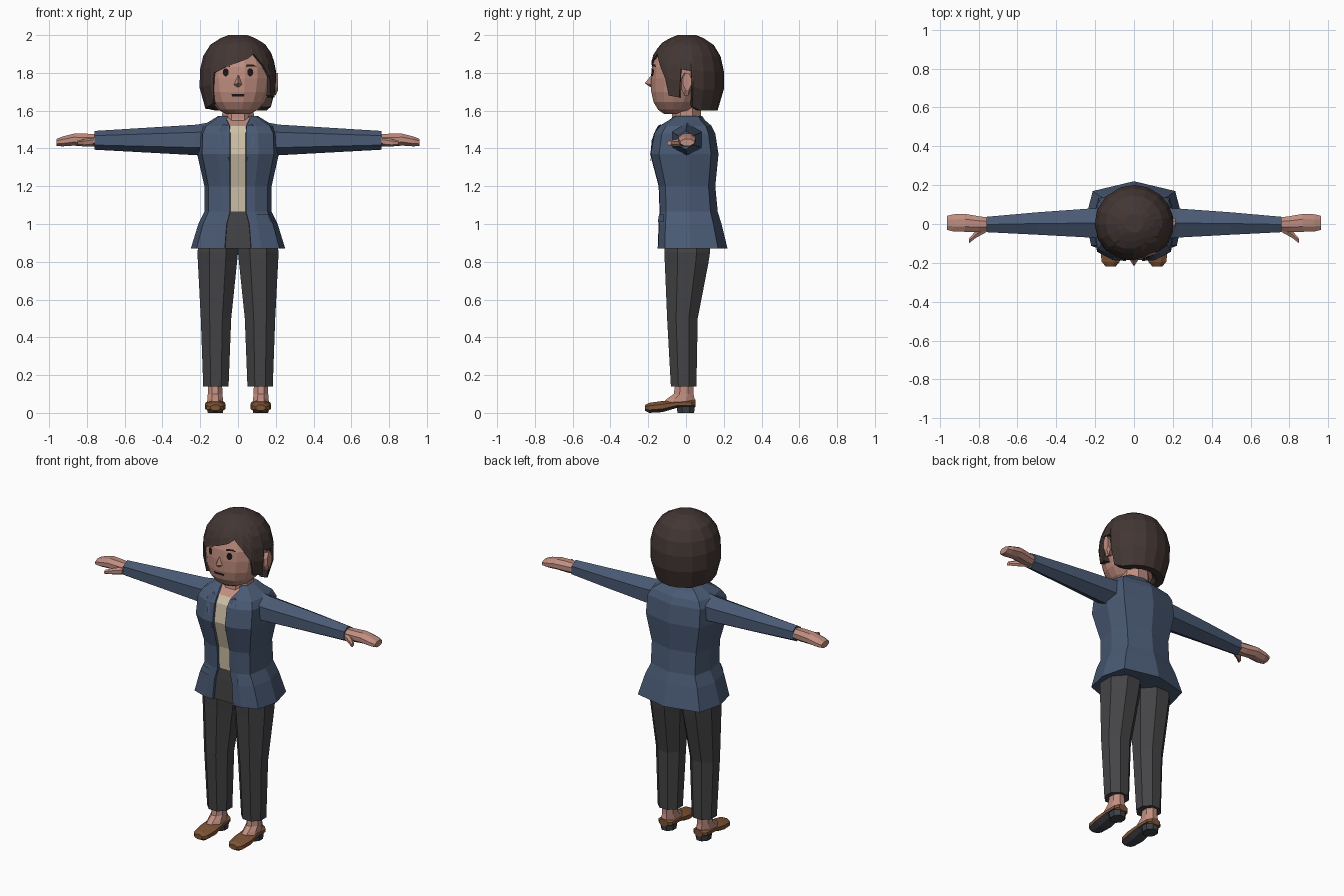
import bpy, bmesh, math
from mathutils import Vector
from mathutils.bvhtree import BVHTree

if "Cube" in bpy.data.objects:
    bpy.data.objects.remove(bpy.data.objects["Cube"])


def material(name, r, g, b):
    m = bpy.data.materials.new(name)
    m.diffuse_color = (r, g, b, 1)
    m.use_nodes = True
    m.node_tree.nodes["Principled BSDF"].inputs["Base Color"].default_value = m.diffuse_color
    return m


SKIN = material("skin", .53, .27, .215)
HAIR = material("dark_brown_hair", .055, .037, .034)
JACKET = material("navy_jacket", .068, .102, .175)
GREY = material("charcoal_trousers", .058, .058, .062)
SHIRT = material("cream_shirt", .62, .53, .38)
BROWN = material("brown_leather", .21, .088, .035)
SOLE = material("dark_sole", .045, .05, .06)
INK = material("face_detail", .012, .007, .007)


def finish(name, bm, mats):
    me = bpy.data.meshes.new(name)
    bm.to_mesh(me)
    bm.free()
    for m in mats:
        me.materials.append(m)
    ob = bpy.data.objects.new(name, me)
    bpy.context.collection.objects.link(ob)
    return ob


def loft(name, rings, mats, rule=None):
    """Skin closed rings of points, cap both ends; rule(ring, column) picks a material."""
    bm = bmesh.new()
    rows = [[bm.verts.new(p) for p in r] for r in rings]
    n = len(rows[0])
    for i in range(len(rows) - 1):
        for j in range(n):
            k = (j + 1) % n
            f = bm.faces.new((rows[i][j], rows[i][k], rows[i + 1][k], rows[i + 1][j]))
            f.material_index = rule(i, j) if rule else 0
    bm.faces.new(rows[0])
    bm.faces.new(rows[-1])
    bmesh.ops.recalc_face_normals(bm, faces=bm.faces)
    return finish(name, bm, mats)


def sect(a0, a1, b0, b1, n=8):
    """Polygon with n sides that fills a box."""
    k = .5 / math.cos(math.pi / n)
    angles = [(i + .5) * math.tau / n for i in range(n)]
    return [((a0 + a1) / 2 + (a1 - a0) * k * math.cos(t),
             (b0 + b1) / 2 + (b1 - b0) * k * math.sin(t)) for t in angles]


def loft_z(name, rows, mats, s=1, n=8):
    # rows: z, x0, x1, y0, y1
    return loft(name, [[(s * a, b, z) for a, b in sect(*box, n)] for z, *box in rows], mats)


def loft_x(name, rows, mats, s=1, n=8):
    # rows: x, y0, y1, z0, z1
    return loft(name, [[(s * x, a, b) for a, b in sect(*box, n)] for x, *box in rows], mats)


def tree(ob):
    return BVHTree.FromPolygons([v.co for v in ob.data.vertices],
                                [p.vertices[:] for p in ob.data.polygons])


def plate(name, pts, target, mat, off=.005):
    """Thin decal of (x, z) points projected onto the front of a part."""
    bm = bmesh.new()
    vs = []
    for x, z in pts:
        hit = target.ray_cast(Vector((x, -1, z)), Vector((0, 1, 0)))[0]
        vs.append(bm.verts.new((x, (hit.y if hit else -.15) - off, z)))
    f = bm.faces.new(vs)
    f.normal_update()
    if f.normal.y > 0:
        f.normal_flip()
    return finish(name, bm, [mat])


def lerp(table, v):
    for (a, ra), (b, rb) in zip(table, table[1:]):
        if a >= v >= b:
            return ra + (rb - ra) * (a - v) / (a - b)
    return table[-1][1]


# Torso: jacket with a recessed front strip for shirt and waistband
torso_rows = [  # z, opening, front y, half width, back y
    (.87, .07, -.15, .25, .22), (1.0, .06, -.145, .21, .188),
    (1.065, .042, -.14, .178, .168), (1.2, .042, -.145, .178, .155),
    (1.37, .042, -.19, .216, .172), (1.48, .042, -.17, .212, .155),
    (1.52, .045, -.14, .19, .135), (1.55, .06, -.09, .14, .1),
    (1.572, .07, -.06, .105, .085)]
rings = []
for z, xe, yf, w, yb in torso_rows:
    half = [(xe * .97, yf + .015), (xe, yf), (.5 * w, .98 * yf), (.88 * w, .75 * yf),
            (w, .1 * yb), (.85 * w, .77 * yb), (0, yb)]
    rings.append([(x, y, z) for x, y in half] + [(-x, y, z) for x, y in half[-2::-1]])
torso = loft("jacket_body", rings, [JACKET, GREY, SHIRT, SKIN],
             lambda i, j: 0 if j != 12 else 1 if i < 2 else 2 if i < 6 else 3)
torso_tree = tree(torso)

# Neck and head
loft_z("neck", [(1.5, -.07, .07, -.09, .06), (1.56, -.085, .085, -.075, .08),
                (1.64, -.08, .08, -.07, .08)], [SKIN])
head = loft_z("head", [
    (1.582, -.06, .06, -.115, .02), (1.605, -.105, .105, -.148, .05),
    (1.645, -.142, .142, -.172, .09), (1.7, -.168, .168, -.184, .13),
    (1.77, -.18, .18, -.186, .15), (1.83, -.18, .18, -.181, .16),
    (1.89, -.155, .155, -.16, .14), (1.95, -.1, .1, -.1, .1)], [SKIN], n=16)
head_tree = tree(head)
loft("nose", [[(-.006, -.18, 1.79), (.006, -.18, 1.79), (0, -.186, 1.785)],
              [(-.026, -.178, 1.737), (.026, -.178, 1.737), (0, -.218, 1.745)],
              [(-.012, -.178, 1.724), (.012, -.178, 1.724), (0, -.19, 1.726)]], [SKIN])
loft_x("ear", [(.16, -.02, .02, 1.70, 1.78), (.198, -.025, .028, 1.68, 1.8),
               (.213, -.015, .028, 1.71, 1.8)], [SKIN])

# Hair: columns round the head, each ending at its own hem height
profile = [(2.0, .05), (1.985, .09), (1.955, .142), (1.9, .181), (1.83, .201),
           (1.75, .207), (1.66, .195), (1.6, .168)]
hem = [(-160, 1.6), (-135, 1.6), (-110, 1.61), (-88, 1.61), (-65, 1.62), (-45, 1.64),
       (-39, 1.8), (-20, 1.83), (0, 1.855), (16, 1.875), (27, 1.9), (42, 1.84),
       (55, 1.77), (60, 1.68), (78, 1.67), (81, 1.82), (97, 1.81), (100, 1.62),
       (117, 1.6), (138, 1.6), (160, 1.6), (180, 1.6)]


def hair_point(deg, z, k=1):
    r, t = lerp(profile, z) * k, math.radians(deg)
    return (r * math.sin(t), .004 - .97 * r * math.cos(t), z)


rings = [[hair_point(d, 2 - (2 - h) * f) for d, h in hem]
         for f in (0, .04, .13, .28, .48, .72, 1)]
rings.append([hair_point(d, h, .75) for d, h in hem])
rings.append([hair_point(d, 1.76, .05) for d, h in hem])
loft("hair", rings, [HAIR])

# Mouth
plate("mouth", [(-.036, 1.688), (.036, 1.688), (.03, 1.675), (-.03, 1.675)], head_tree, INK)

for s, side in ((1, "right"), (-1, "left")):
    # Face details
    plate(side + "_eye", [(s * .065 + .016 * math.cos(i * math.tau / 10),
                           1.803 + .022 * math.sin(i * math.tau / 10)) for i in range(10)],
          head_tree, INK)
    plate(side + "_eyebrow", [(s * .043, 1.832), (s * .045, 1.845), (s * .08, 1.845),
                              (s * .102, 1.832), (s * .075, 1.835)], head_tree, INK)
    # Lapel and pocket flap
    plate(side + "_lapel", [(s * x, z) for x, z in (
        (.044, 1.33), (.085, 1.44), (.1, 1.5), (.075, 1.53), (.055, 1.52))],
        torso_tree, JACKET, .008)
    plate(side + "_pocket_flap", [(s * x, z) for x, z in (
        (.1, 1.05), (.16, 1.05), (.175, 1.01), (.1, 1.01))], torso_tree, JACKET, .008)
    # Sleeve, hand and thumb
    loft_x(side + "_sleeve", [(.1, -.075, .085, 1.37, 1.535), (.22, -.07, .08, 1.375, 1.515),
                              (.5, -.055, .06, 1.388, 1.5), (.76, -.042, .037, 1.4, 1.486)],
           [JACKET], s, 6)
    loft_x(side + "_hand", [(.74, -.036, .032, 1.412, 1.474), (.8, -.04, .04, 1.41, 1.478),
                            (.87, -.04, .052, 1.415, 1.478), (.93, -.038, .05, 1.411, 1.463),
                            (.962, -.03, .042, 1.414, 1.45)], [SKIN], s)
    loft_x(side + "_thumb", [(.765, -.045, -.01, 1.415, 1.455), (.815, -.072, -.036, 1.412, 1.446),
                             (.85, -.1, -.076, 1.418, 1.44)], [SKIN], s, 6)
    # Trouser leg
    loft_z(side + "_trouser_leg", [(.92, 0, .205, -.115, .125), (.85, 0, .215, -.115, .127),
                                   (.79, .006, .212, -.112, .118), (.5, .036, .197, -.1, .062),
                                   (.14, .05, .184, -.08, .055)], [GREY], s)
    # Foot and shoe
    loft_z(side + "_foot", [(.04, .075, .165, -.14, .045), (.075, .08, .162, -.1, .045),
                            (.1, .082, .16, -.065, .04), (.17, .085, .157, -.055, .04)],
           [SKIN], s)
    shoe = [(-.218, .026, .012, .042), (-.195, .046, 0, .053), (-.125, .055, .004, .063),
            (-.05, .05, .026, .068), (.03, .048, .028, .07), (.05, .03, .03, .07)]
    ob = loft(side + "_shoe", [[(s * (.12 + a), y, b) for a, b in sect(-w, w, z0, z1)]
                               for y, w, z0, z1 in shoe], [BROWN, SOLE])
    for p in ob.data.polygons:
        p.material_index = int(p.normal.z < -.85)
    loft_z(side + "_heel", [(0, .08, .16, -.045, .043), (.035, .075, .165, -.05, .046)],
           [SOLE], s)
